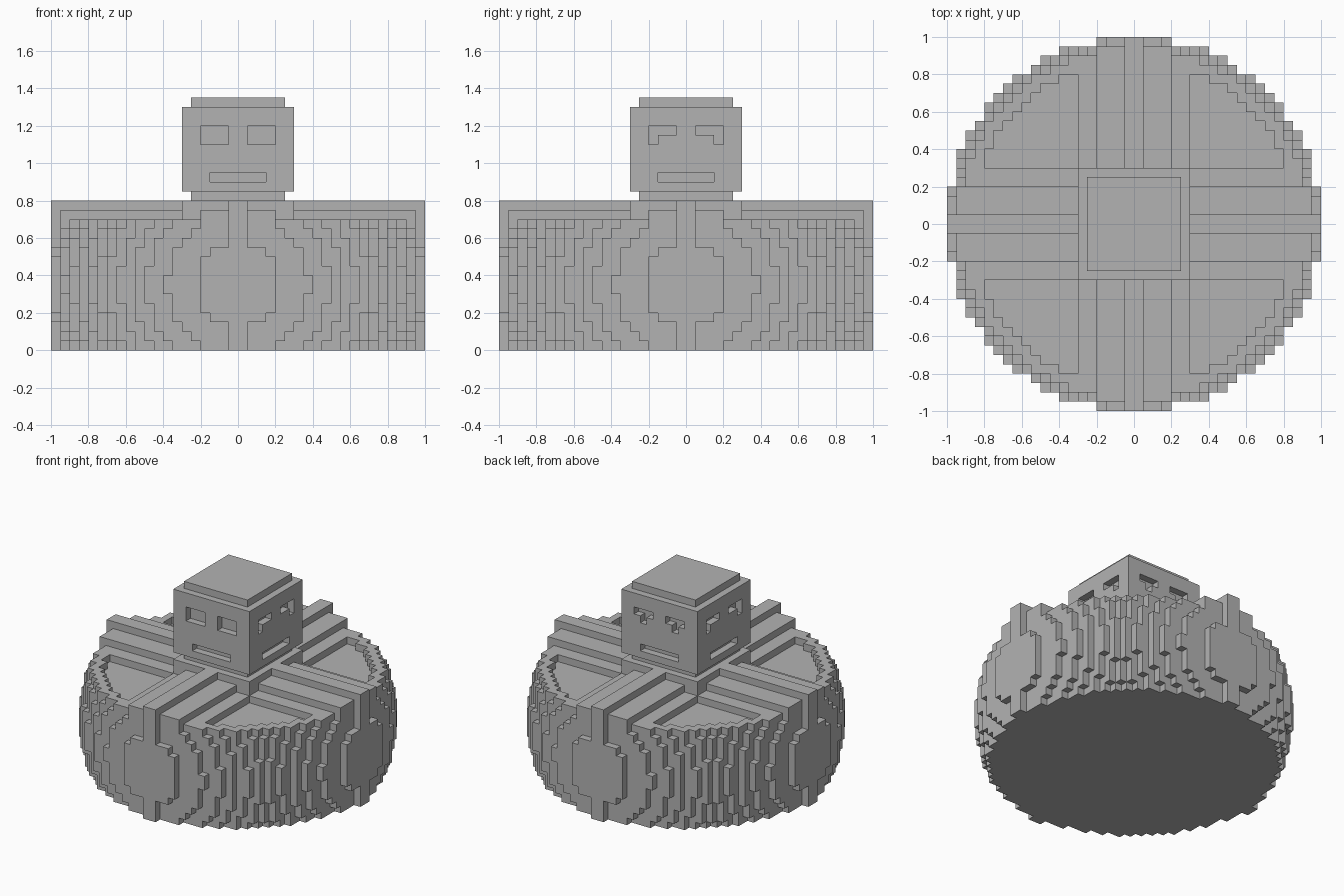
import bpy, bmesh, math
from mathutils import Vector
from itertools import product

UNIT = 0.05           # edge of one building cell
RADIUS = 20           # body radius in cells
MID = 7               # height of the body's widest level

cube = bpy.data.objects.get("Cube")
if cube:
    bpy.data.objects.remove(cube, do_unlink=True)

stone = bpy.data.materials.new("plain_grey")
stone.use_nodes = True
GREY = (0.45, 0.45, 0.45, 1)
stone.diffuse_color = GREY
stone.node_tree.nodes["Principled BSDF"].inputs["Base Color"].default_value = GREY


def box(x, y, z):
    """Cells filling half-open ranges."""
    return set(product(range(*x), range(*y), range(*z)))


def block(half, z0, z1):
    """Centred square block."""
    return box((-half, half), (-half, half), (z0, z1))


def both_axes(cells):
    """Cells plus the same cells turned onto the other axis."""
    return cells | {(y, x, z) for x, y, z in cells}


def build(name, cells, solid):
    """Mesh the exposed sides of the cells."""
    bm = bmesh.new()
    verts = {}

    def vert(p):
        if p not in verts:
            verts[p] = bm.verts.new(Vector(p) * UNIT)
        return verts[p]

    for cell in sorted(cells):
        for axis, side in product(range(3), (0, 1)):
            near = list(cell)
            near[axis] += 2 * side - 1
            if tuple(near) in solid:
                continue
            ring = []
            for a, b in ((0, 0), (1, 0), (1, 1), (0, 1)):
                p = list(cell)
                p[axis] += side
                p[(axis + 1) % 3] += a
                p[(axis + 2) % 3] += b
                ring.append(vert(tuple(p)))
            bm.faces.new(ring if side else ring[::-1])
    # Merge flat areas into single faces
    bmesh.ops.dissolve_limit(bm, angle_limit=math.radians(1),
                             verts=bm.verts[:], edges=bm.edges[:])
    mesh = bpy.data.meshes.new(name)
    bm.to_mesh(mesh)
    bm.free()
    mesh.materials.append(stone)
    obj = bpy.data.objects.new(name, mesh)
    bpy.context.collection.objects.link(obj)


# Round stepped body, cut flat above and below
body = {(x, y, z) for x, y, z in block(RADIUS, 0, 2 * MID)
        if (x + .5) ** 2 + (y + .5) ** 2 + (z + .5 - MID) ** 2 <= RADIUS ** 2}

# Shallow pit in the top of each quarter
top = 2 * MID
body -= {(x, y, z) for x, y, z in body
         if z == top - 1 and min(abs(x + .5), abs(y + .5)) > 6
         and math.hypot(x + .5, y + .5) <= 17.5}

# Crossing bands, thin ridges and the raised centre
bands = both_axes(box((-4, 4), (-19, 19), (top, top + 1)))
ridges = both_axes(box((-1, 1), (-RADIUS, RADIUS), (0, top + 2)))
collar = (bands | ridges | block(6, top, top + 2)) - body

# Head with neck and cap
head = block(5, 16, 17) | block(6, 17, 26) | block(5, 26, 27)


def carve(place, lower_columns):
    """Cut mouth and eyes; lower_columns are the deep parts of each eye."""
    marks = {(u, 18) for u in range(-3, 3)}
    for u in range(1, 4):
        rows = (22, 23) if u in lower_columns else (23,)
        for z in rows:
            marks |= {(u, z), (-1 - u, z)}
    return {place(u, z) for u, z in marks}


head -= carve(lambda u, z: (u, -6, z), (1, 2, 3))    # front
head -= carve(lambda u, z: (u, 5, z), (2,))          # back
head -= carve(lambda u, z: (5, u, z), (3,))          # left
head -= carve(lambda u, z: (-6, u, z), (3,))         # right

solid = body | collar | head
build("round_body", body, solid)
build("crossing_bands", collar, solid)
build("head", head, solid)
